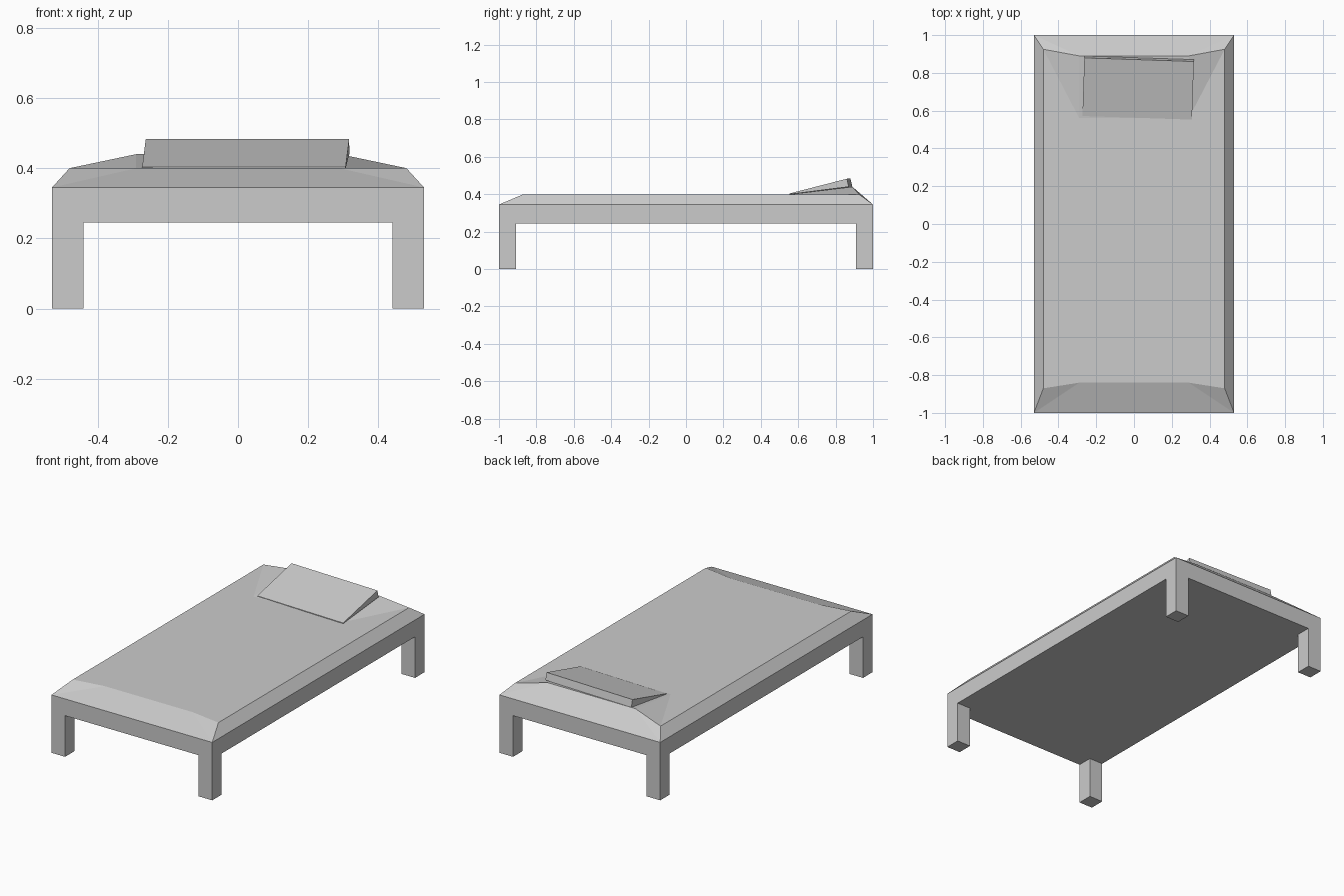
import bpy, bmesh
from mathutils import Matrix

if "Cube" in bpy.data.objects:
    bpy.data.objects.remove(bpy.data.objects["Cube"])


def make_object(name, bm):
    bmesh.ops.recalc_face_normals(bm, faces=bm.faces[:])
    mesh = bpy.data.meshes.new(name)
    bm.to_mesh(mesh)
    bm.free()
    obj = bpy.data.objects.new(name, mesh)
    bpy.context.collection.objects.link(obj)
    return obj


HX, HY = 0.53, 1.0            # half width and half length
LEG = 0.09                    # leg thickness
Z0, Z1, Z2 = 0.245, 0.345, 0.40   # frame bottom, frame top, mattress top
CREST = 0.44

# Frame: a slab cut at the leg lines, with its four corners extruded to the floor
bm = bmesh.new()
bmesh.ops.create_cube(bm, size=1, matrix=Matrix.Translation((0, 0, (Z0 + Z1) / 2))
                      @ Matrix.Diagonal((2 * HX, 2 * HY, Z1 - Z0, 1)))
for axis, d in (((1, 0, 0), HX - LEG), ((0, 1, 0), HY - LEG)):
    for s in (-1, 1):
        bmesh.ops.bisect_plane(bm, geom=bm.verts[:] + bm.edges[:] + bm.faces[:],
                               plane_co=[s * d * a for a in axis], plane_no=axis)
bm.normal_update()
top = [f for f in bm.faces if f.normal.z > 0.9]
feet = []
for f in bm.faces:
    c = f.calc_center_median()
    if f.normal.z < -0.9 and abs(c.x) > HX - LEG and abs(c.y) > HY - LEG:
        feet.append(f)
legs = bmesh.ops.extrude_discrete_faces(bm, faces=feet)["faces"]
for f in legs:
    for v in f.verts:
        v.co.z = 0
bmesh.ops.delete(bm, geom=top, context='FACES')   # covered by the mattress
make_object("bed_frame_with_legs", bm)

# Mattress: right half, bevelled edges and a raised head end, then mirrored
bm = bmesh.new()
points = {
    "base_foot_mid": (0, -HY, Z1), "base_foot": (HX, -HY, Z1),
    "base_head": (HX, HY, Z1), "base_head_mid": (0, HY, Z1),
    "foot_mid": (0, -0.84, Z2), "foot": (0.29, -0.84, Z2), "foot_corner": (0.48, -0.87, Z2),
    "rise_mid": (0, 0.56, Z2), "rise": (0.29, 0.56, Z2),
    "crest_mid": (0, 0.89, CREST), "crest": (0.29, 0.89, CREST),
    "head_corner": (0.48, 0.925, Z2),
}
v = {k: bm.verts.new(p) for k, p in points.items()}
for names in (
    ("base_foot_mid", "base_foot", "foot", "foot_mid"),
    ("base_foot", "foot_corner", "foot"),
    ("base_foot", "base_head", "head_corner", "foot_corner"),
    ("base_head", "base_head_mid", "crest_mid", "crest"),
    ("base_head", "crest", "head_corner"),
    ("foot_mid", "foot", "rise", "rise_mid"),
    ("foot", "foot_corner", "head_corner", "rise"),
    ("rise_mid", "rise", "crest", "crest_mid"),
    ("rise", "head_corner", "crest"),
):
    bm.faces.new([v[n] for n in names])
mattress = make_object("mattress", bm)
mirror = mattress.modifiers.new("mirror", 'MIRROR')
mirror.use_clip = True

# Pillow: a thin wedge profile (y, z) extruded across, turned slightly
bm = bmesh.new()
profile = [(-0.155, 0.40), (0.163, CREST), (0.153, 0.483), (-0.155, 0.404)]
face = bm.faces.new([bm.verts.new((-0.29, y, z)) for y, z in profile])
ext = bmesh.ops.extrude_face_region(bm, geom=[face])["geom"]
bmesh.ops.translate(bm, vec=(0.58, 0, 0),
                    verts=[g for g in ext if isinstance(g, bmesh.types.BMVert)])
pillow = make_object("pillow", bm)
pillow.location = (0.022, 0.717, 0)
pillow.rotation_euler.z = -0.033
